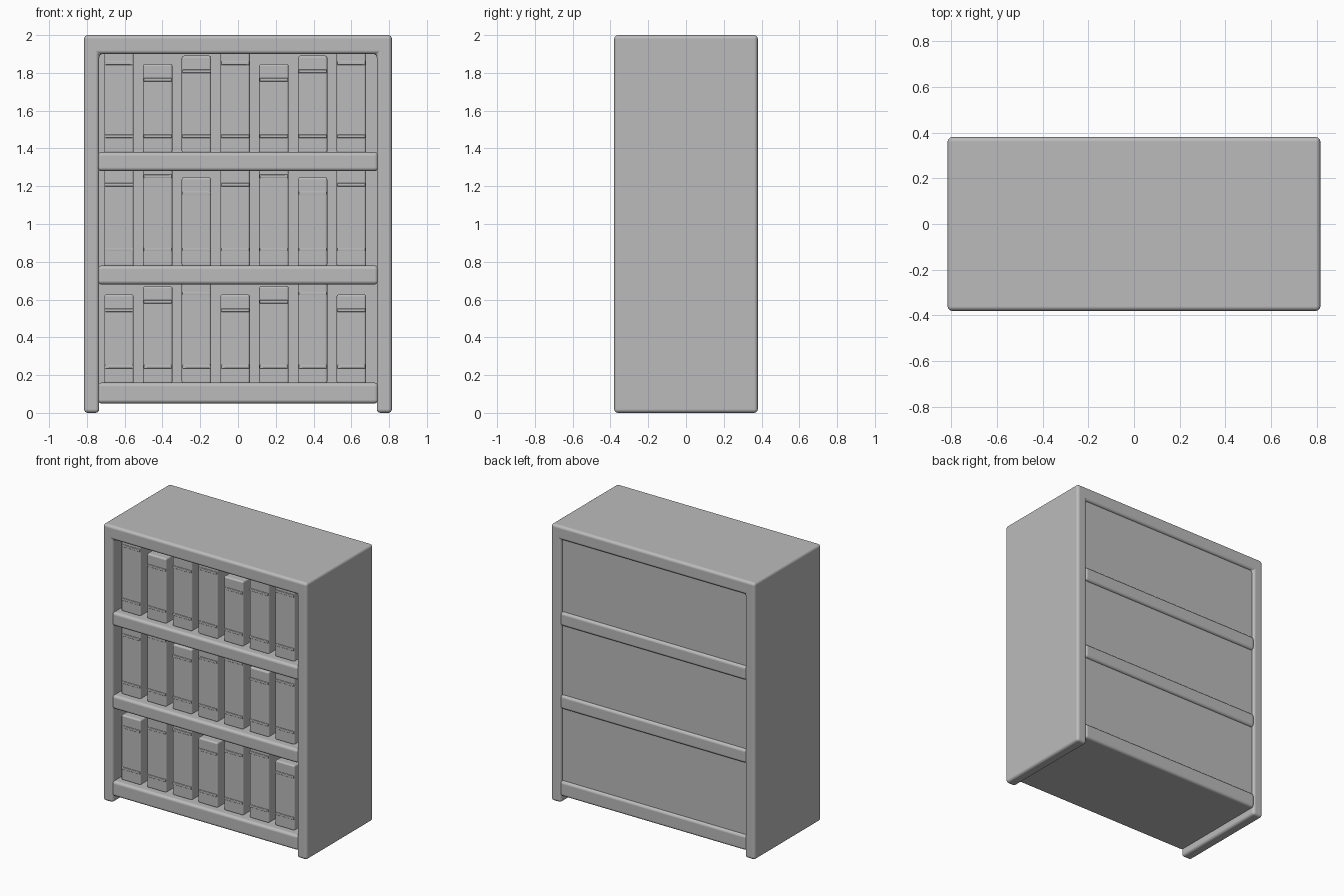
import bpy
import bmesh
from mathutils import Vector

if "Cube" in bpy.data.objects:
    bpy.data.objects.remove(bpy.data.objects["Cube"], do_unlink=True)

# One plain grey for the whole model
grey = bpy.data.materials.new("plain_grey")
grey.use_nodes = True
colour = (0.5, 0.5, 0.5, 1)
grey.diffuse_color = colour
grey.node_tree.nodes["Principled BSDF"].inputs["Base Color"].default_value = colour


def finish(name, bm, bevel, segments):
    """Turn a bmesh into a softly bevelled object."""
    bmesh.ops.recalc_face_normals(bm, faces=bm.faces)
    mesh = bpy.data.meshes.new(name)
    bm.to_mesh(mesh)
    bm.free()
    mesh.materials.append(grey)
    ob = bpy.data.objects.new(name, mesh)
    bpy.context.collection.objects.link(ob)
    mod = ob.modifiers.new("rounded_edges", "BEVEL")
    mod.width = bevel
    mod.segments = segments
    mod.limit_method = "ANGLE"
    mod.harden_normals = True
    for face in mesh.polygons:
        face.use_smooth = True
    return ob


def box(name, low, high, bevel, segments=3):
    """Box between two opposite corners."""
    low, high = Vector(low), Vector(high)
    bm = bmesh.new()
    bmesh.ops.create_cube(bm, size=1)
    bmesh.ops.scale(bm, vec=high - low, verts=bm.verts)
    bmesh.ops.translate(bm, vec=(low + high) / 2, verts=bm.verts)
    return finish(name, bm, bevel, segments)


W, D, H = 0.815, 0.38, 2.0    # half width, half depth, height
INNER = 0.735                 # inner face of the side panels
UNDER_TOP = 1.9

# Frame: both sides and the top as one arch profile, extruded front to back
bm = bmesh.new()
half = [(INNER, UNDER_TOP), (INNER, 0), (W, 0), (W, H)]
outline = half + [(-x, z) for x, z in reversed(half)]
face = bm.faces.new([bm.verts.new((x, -D, z)) for x, z in outline])
back = bmesh.ops.extrude_face_region(bm, geom=[face])
verts = [g for g in back["geom"] if isinstance(g, bmesh.types.BMVert)]
bmesh.ops.translate(bm, vec=(0, 2 * D, 0), verts=verts)
finish("frame", bm, 0.02, 4)

# Shelves, listed from the bottom up as (underside, upper side)
shelves = [("bottom_shelf", 0.05, 0.16),
           ("middle_shelf", 0.68, 0.78),
           ("upper_shelf", 1.28, 1.38)]
for name, z0, z1 in shelves:
    box(name, (-INNER - 0.008, -D, z0), (INNER + 0.008, D, z1), 0.02, 4)

# Back panel, slightly recessed
box("back_panel", (-0.76, 0.335, 0.1), (0.76, 0.362, 1.95), 0.004, 1)

# Seven books on each shelf, cycling through three heights
FRONT = -0.325
for row, (shelf, _, floor) in enumerate(shelves):
    for i in range(7):
        x = -0.63 + 0.205 * i
        top = floor + 0.467 + 0.044 * ((i + row) % 3)
        label = f"{shelf}_book_{i + 1}"
        box(label, (x - 0.078, FRONT, floor - 0.005),
            (x + 0.078, 0.25, top), 0.012)
        # Raised bands across the spine
        for part, z in (("lower", floor + 0.085), ("upper", top - 0.083)):
            box(f"{label}_{part}_band", (x - 0.075, FRONT - 0.004, z - 0.009),
                (x + 0.075, FRONT + 0.02, z + 0.009), 0.003, 1)
